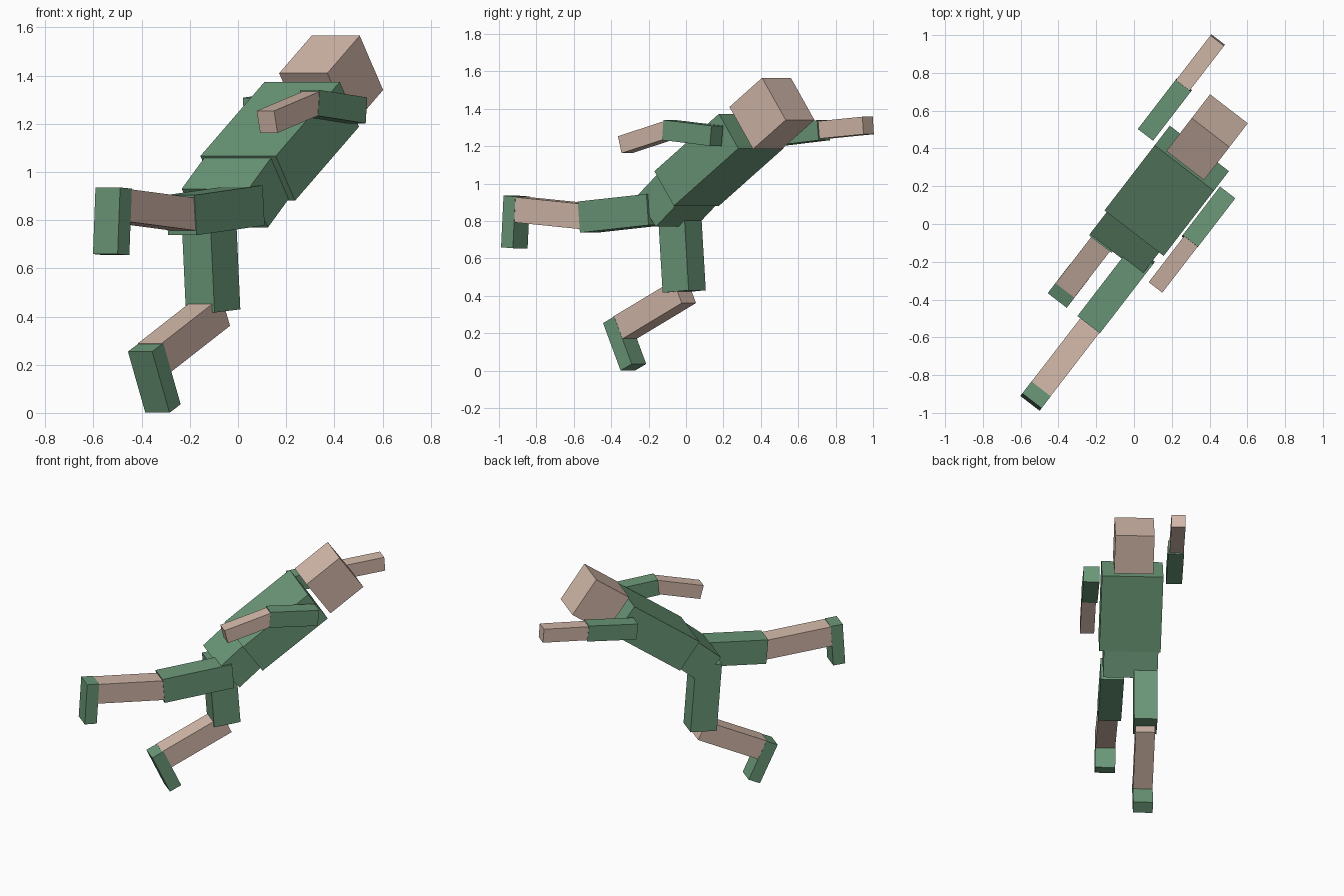
import bpy
from math import radians
from mathutils import Matrix

cube = bpy.data.objects.get("Cube")
if cube:
    bpy.data.objects.remove(cube, do_unlink=True)


def material(name, rgb):
    mat = bpy.data.materials.new(name)
    mat.use_nodes = True
    mat.diffuse_color = (*rgb, 1)
    mat.node_tree.nodes["Principled BSDF"].inputs["Base Color"].default_value = (*rgb, 1)
    return mat


GREEN = material("muted_green", (0.145, 0.31, 0.185))
SKIN = material("skin_tan", (0.65, 0.48, 0.40))
HEADING = Matrix.Rotation(radians(52.4), 4, 'Z')


def block(name, mat, along, side, height, pitch, length, width, depth):
    """Box placed along the running direction and pitched about the sideways axis."""
    bpy.ops.mesh.primitive_cube_add(size=1)
    obj = bpy.context.object
    obj.name = obj.data.name = name
    obj.data.materials.append(mat)
    obj.data.transform(Matrix.Diagonal((length, width, depth, 1)))
    obj.matrix_world = (HEADING @ Matrix.Translation((along, -side, height))
                        @ Matrix.Rotation(radians(-pitch), 4, 'Y'))
    return obj


# Body
block("head", SKIN, 0.60, 0.026, 1.375, 35.2, 0.27, 0.252, 0.276)
block("torso", GREEN, 0.245, 0.03, 1.127, 35.2, 0.533, 0.395, 0.227)
block("pelvis", GREEN, -0.026, 0.022, 0.927, 40, 0.24, 0.35, 0.208)

# Arm reaching forward
block("forward_upper_arm", GREEN, 0.58, -0.24, 1.27, 5.5, 0.33, 0.102, 0.108)
block("forward_forearm", SKIN, 0.88, -0.243, 1.298, 4.5, 0.325, 0.091, 0.094)

# Arm swung backward
block("back_upper_arm", GREEN, 0.268, 0.291, 1.271, -5.5, 0.325, 0.102, 0.108)
block("back_forearm", SKIN, -0.03, 0.295, 1.248, 14.5, 0.32, 0.091, 0.094)

# Leg stretched out behind
block("raised_thigh", GREEN, -0.33, 0.135, 0.841, 5, 0.465, 0.15, 0.167)
block("raised_shin", SKIN, -0.785, 0.143, 0.843, -4.6, 0.47, 0.127, 0.135)
block("raised_foot", GREEN, -1.04, 0.143, 0.795, -3.5, 0.08, 0.129, 0.277)

# Leg bent underneath
block("standing_thigh", GREEN, -0.088, -0.076, 0.655, 4.3, 0.176, 0.15, 0.465)
block("standing_shin", SKIN, -0.27, -0.075, 0.325, 25.5, 0.45, 0.125, 0.134)
block("standing_foot", GREEN, -0.472, -0.075, 0.145, 25, 0.083, 0.127, 0.28)
